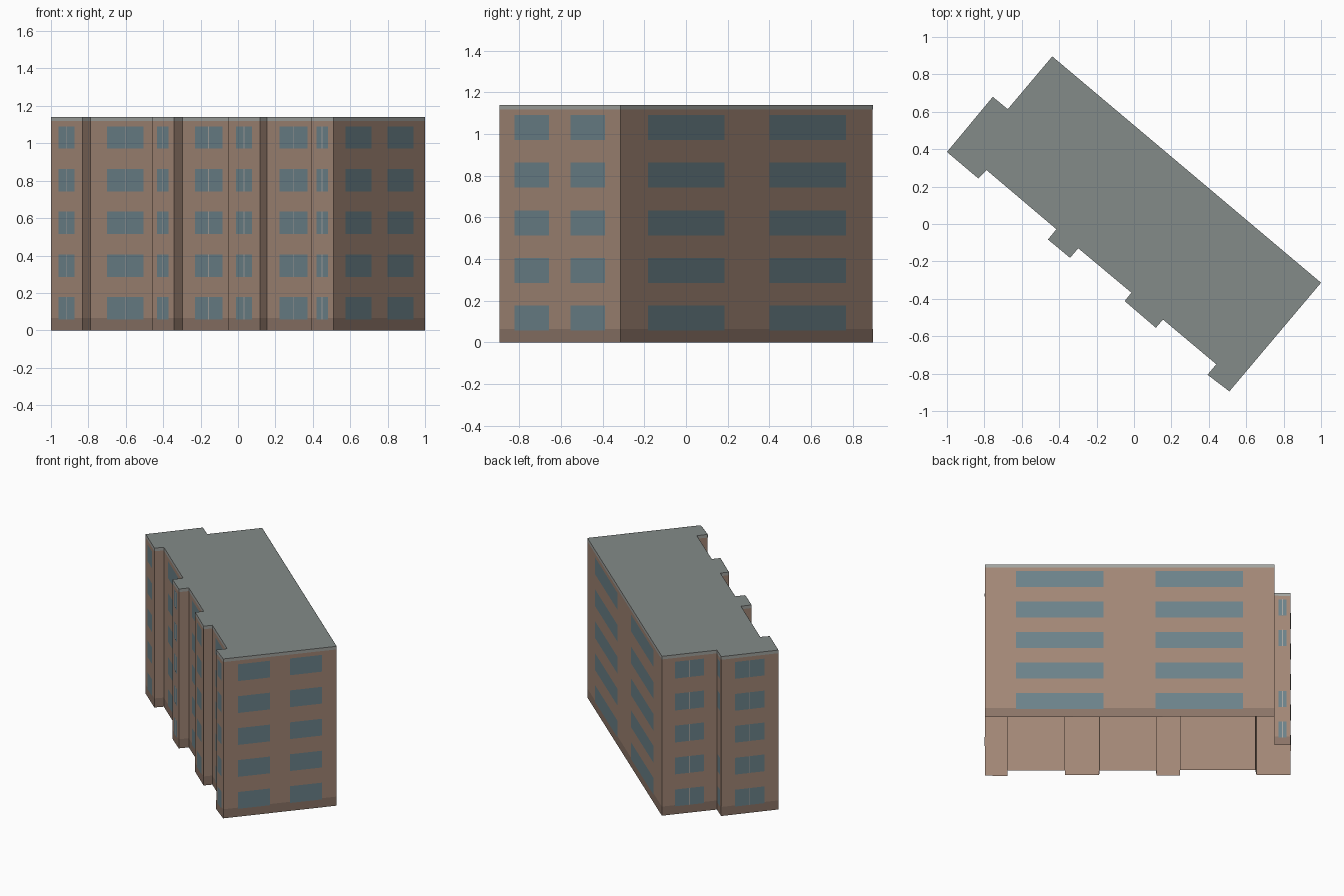
import bpy
from mathutils import Vector

if "Cube" in bpy.data.objects:
    bpy.data.objects.remove(bpy.data.objects["Cube"])

# Footprint corners, clockwise seen from above
FOOT = [Vector(p) for p in [
    (-0.437, 0.896), (1.0, -0.314), (0.51, -0.895), (0.393, -0.806),
    (0.44, -0.75), (0.155, -0.511), (0.117, -0.555), (-0.05, -0.412),
    (-0.014, -0.367), (-0.298, -0.13), (-0.342, -0.181), (-0.46, -0.083),
    (-0.415, -0.028), (-0.788, 0.288), (-0.832, 0.243), (-1.0, 0.385),
    (-0.755, 0.68), (-0.675, 0.614)]]
N = len(FOOT)
HEIGHT, CAP_Z, PLINTH_Z = 1.14, 1.118, 0.065
FLOORS, FLOOR_STEP, SILL, WIN_H = 5, 0.2285, 0.057, 0.12


def material(name, color):
    m = bpy.data.materials.new(name)
    m.diffuse_color = (*color, 1)
    m.use_nodes = True
    m.node_tree.nodes["Principled BSDF"].inputs["Base Color"].default_value = m.diffuse_color
    return m


brick = material("brick", (0.36, 0.24, 0.18))
dark_brick = material("dark_brick", (0.26, 0.175, 0.135))
slate = material("slate", (0.23, 0.26, 0.25))
trim = material("trim", (0.36, 0.37, 0.35))
glass = material("glass", (0.15, 0.225, 0.255))
frame = material("frame", (0.38, 0.37, 0.35))


def add_mesh(name, verts, faces, mat):
    me = bpy.data.meshes.new(name)
    me.from_pydata(verts, [], faces)
    me.materials.append(mat)
    ob = bpy.data.objects.new(name, me)
    bpy.context.collection.objects.link(ob)


def panels(name, edges, spans, rows, lift, mat):
    """Flat panels on walls; spans are fractions of wall length, rows are z ranges."""
    verts, faces = [], []
    for e in edges:
        a, b = FOOT[e], FOOT[(e + 1) % N]
        d = (b - a).normalized()
        out = Vector((-d.y, d.x)) * lift
        for z0, z1 in rows:
            for s0, s1 in spans:
                k = len(verts)
                for s, z in ((s0, z0), (s0, z1), (s1, z1), (s1, z0)):
                    p = a.lerp(b, s) + out
                    verts.append((p.x, p.y, z))
                faces.append((k, k + 1, k + 2, k + 3))
    add_mesh(name, verts, faces, mat)


# Shell: walls open at the bottom, flat roof
add_mesh("walls", [(p.x, p.y, z) for z in (0, HEIGHT) for p in FOOT],
         [(i, i + N, (i + 1) % N + N, (i + 1) % N) for i in range(N)], brick)
add_mesh("roof", [(p.x, p.y, HEIGHT) for p in FOOT],
         [tuple(reversed(range(N)))], slate)

# Plinth and roof trim, thin strips on the outside of every wall
panels("plinth", range(N), [(0, 1)], [(0, PLINTH_Z)], 0.001, dark_brick)
panels("roof_trim", range(N), [(0, 1)], [(CAP_Z, HEIGHT)], 0.001, trim)

# Windows on every wall long enough to carry them
rows = [(SILL + f * FLOOR_STEP, SILL + f * FLOOR_STEP + WIN_H) for f in range(FLOORS)]
panels("back_windows", [0], [(0.108, 0.41), (0.59, 0.892)], rows, 0.002, glass)
panels("end_windows", [1], [(0.128, 0.41), (0.59, 0.872)], rows, 0.002, glass)
for e in range(2, N):
    length = (FOOT[(e + 1) % N] - FOOT[e]).length
    if length < 0.08:
        continue
    # the small return wall has no window on the middle floor
    use = rows[:2] + rows[3:] if length < 0.12 else rows
    half = 0.0025 / length
    panels(f"windows_{e}", [e], [(0.24, 0.76)], use, 0.002, glass)
    panels(f"mullions_{e}", [e], [(0.5 - half, 0.5 + half)], use, 0.003, frame)
